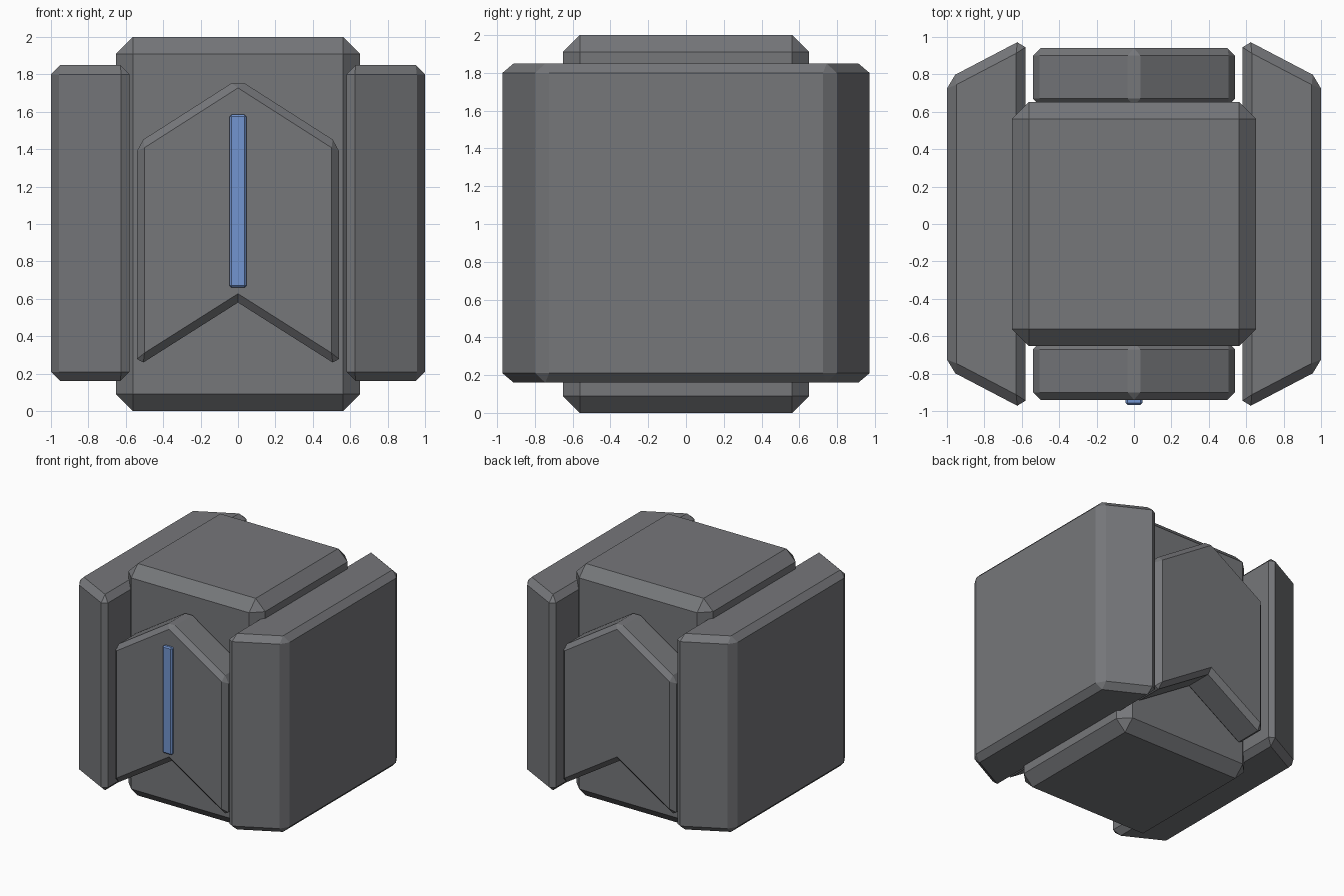
import bpy, bmesh
from mathutils import Vector

if "Cube" in bpy.data.objects:
    bpy.data.objects.remove(bpy.data.objects["Cube"])


def material(name, rgb):
    m = bpy.data.materials.new(name)
    m.diffuse_color = (*rgb, 1)
    m.use_nodes = True
    m.node_tree.nodes["Principled BSDF"].inputs["Base Color"].default_value = m.diffuse_color
    return m


GREY = material("stone grey", (0.18, 0.184, 0.195))
BLUE = material("glow blue", (0.17, 0.30, 0.63))


def prism(name, profile, place, lo, hi, bevel, mat):
    """Extrude a 2D profile from lo to hi, then chamfer its convex edges."""
    bm = bmesh.new()
    base = bm.faces.new([bm.verts.new(place(a, b, lo)) for a, b in profile])
    ext = bmesh.ops.extrude_face_region(bm, geom=[base], use_keep_orig=True)
    shift = Vector(place(0, 0, hi)) - Vector(place(0, 0, lo))
    bmesh.ops.translate(bm, vec=shift,
                        verts=[g for g in ext["geom"] if isinstance(g, bmesh.types.BMVert)])
    bmesh.ops.recalc_face_normals(bm, faces=bm.faces[:])
    bm.normal_update()
    edges = [e for e in bm.edges if e.is_convex]
    bmesh.ops.bevel(bm, geom=edges, offset=bevel, offset_type='OFFSET', segments=1,
                    profile=0.5, affect='EDGES', clamp_overlap=False)
    bmesh.ops.recalc_face_normals(bm, faces=bm.faces[:])
    me = bpy.data.meshes.new(name)
    bm.to_mesh(me)
    bm.free()
    me.materials.append(mat)
    ob = bpy.data.objects.new(name, me)
    bpy.context.collection.objects.link(ob)
    return ob


def upright(a, b, c):      # profile in plan, extruded along z
    return (a, b, c)


def facing(a, b, c):       # profile in elevation, extruded along y
    return (a, c, b)


# Central block
h = 0.652
prism("core_block", [(-h, -h), (h, -h), (h, h), (-h, h)], upright, 0, 2, 0.09, GREY)

# Side armour slabs with tapered ends
for side, s in (("left", -1), ("right", 1)):
    slab = [(0.58 * s, -0.995), (1.0 * s, -0.775), (1.0 * s, 0.775), (0.58 * s, 0.995)]
    prism(side + "_slab", slab, upright, 0.16, 1.85, 0.05, GREY)

# Chevron plates on front and back
chevron = [(-0.54, 0.238), (0, 0.58), (0.54, 0.238),
           (0.54, 1.43), (0, 1.775), (-0.54, 1.43)]
for side, s in (("front", -1), ("back", 1)):
    prism(side + "_plate", chevron, facing, 0.63 * s, 0.94 * s, 0.04, GREY)

# Glowing strip on the front plate
strip = [(-0.045, 0.66), (0.045, 0.66), (0.045, 1.585), (-0.045, 1.585)]
prism("light_strip", strip, facing, -0.967, -0.92, 0.01, BLUE)
